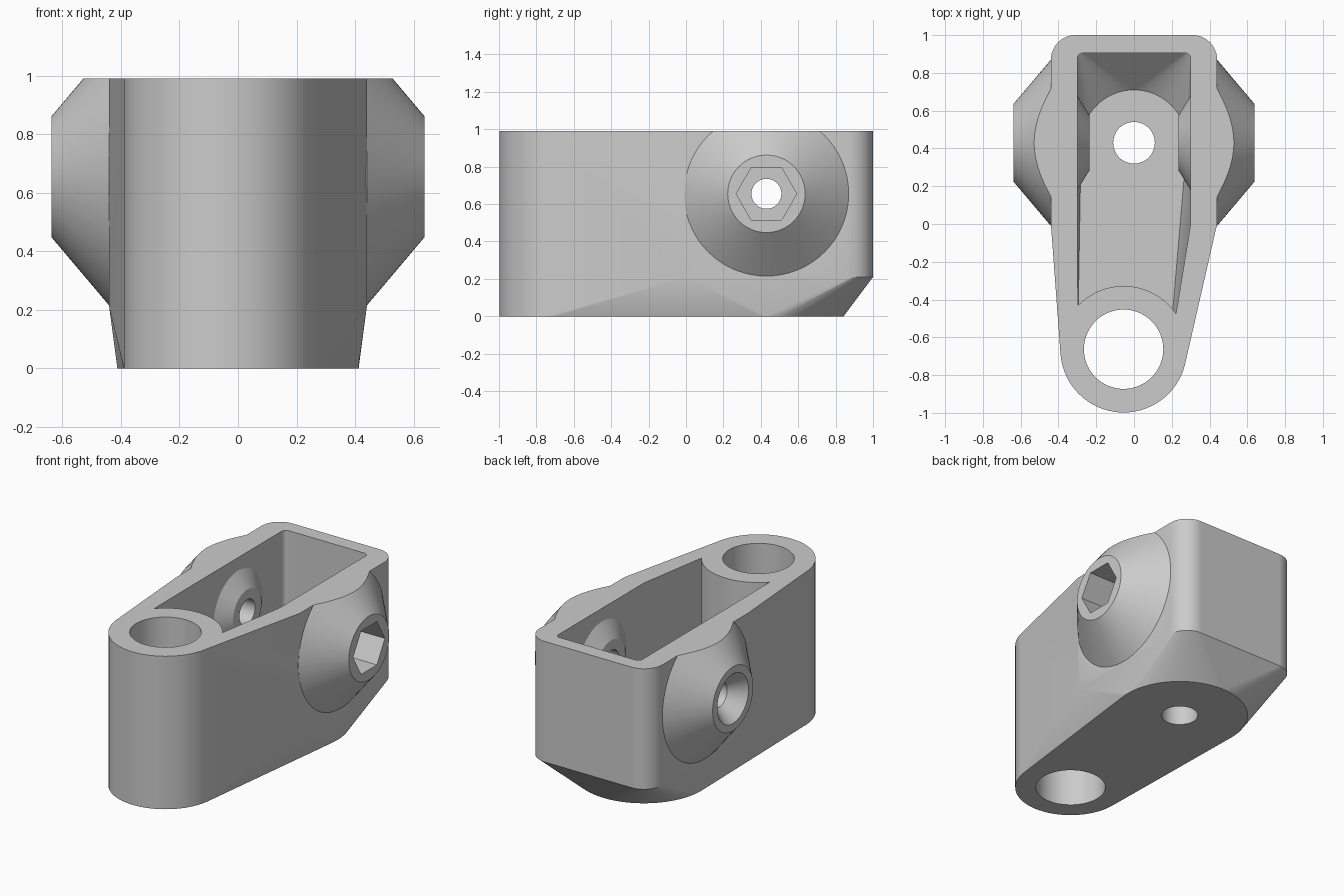
import bpy, bmesh, math

cube = bpy.data.objects.get("Cube")
if cube:
    bpy.data.objects.remove(cube, do_unlink=True)

HEIGHT = 0.99
BOSS_Y, BOSS_Z = 0.43, 0.655      # shared axis of the side bosses
POST = (-0.055, -0.663)           # axis of the rounded front end


def arc(cx, cy, r, z, start=0, end=360, n=72):
    """Points on a horizontal arc."""
    return [(cx + r * math.cos(a), cy + r * math.sin(a), z)
            for a in (math.radians(start + (end - start) * i / n) for i in range(n + 1))
            ][:n if end - start == 360 else n + 1]


def ring(x, r, n=72):
    """Points on a circle around the side boss axis."""
    return [(x, BOSS_Y + r * math.cos(2 * math.pi * i / n),
             BOSS_Z + r * math.sin(2 * math.pi * i / n)) for i in range(n)]


def back_corners(half, back, r, z):
    """Rounded rear corners of a rectangle."""
    return (arc(half - r, back - r, r, z, 0, 90, 12)
            + arc(r - half, back - r, r, z, 90, 180, 12))


def solid(name, points):
    """Convex solid around a set of points."""
    bm = bmesh.new()
    verts = [bm.verts.new(p) for p in points]
    result = bmesh.ops.convex_hull(bm, input=verts)
    spare = {v for v in result["geom_interior"] + result["geom_unused"]
             if isinstance(v, bmesh.types.BMVert)}
    bmesh.ops.delete(bm, geom=list(spare), context="VERTS")
    bmesh.ops.dissolve_limit(bm, angle_limit=math.radians(0.3),
                             verts=bm.verts[:], edges=bm.edges[:])
    bmesh.ops.recalc_face_normals(bm, faces=bm.faces[:])
    mesh = bpy.data.meshes.new(name)
    bm.to_mesh(mesh)
    bm.free()
    obj = bpy.data.objects.new(name, mesh)
    bpy.context.collection.objects.link(obj)
    return obj


def combine(target, tool, operation):
    """Apply a boolean and discard the tool."""
    mod = target.modifiers.new("combine", "BOOLEAN")
    mod.operation, mod.object, mod.solver = operation, tool, "EXACT"
    graph = bpy.context.evaluated_depsgraph_get()
    mesh = bpy.data.meshes.new_from_object(target.evaluated_get(graph))
    target.modifiers.clear()
    target.data = mesh
    bpy.data.objects.remove(tool, do_unlink=True)


def pin(name, center, r, low, high):
    return solid(name, arc(*center, r, low) + arc(*center, r, high))


# Housing: tall rounded block narrowing to a pill shaped base
tall = HEIGHT + 0.3
points = arc(*POST, 0.335, 0) + arc(0, BOSS_Y, 0.412, 0) + arc(*POST, 0.335, tall)
for z in (0.21, tall):
    points += back_corners(0.44, 1.0, 0.13, z) + [(-0.44, 0, z), (0.44, 0, z)]
housing = solid("bracket_housing", points)

# Outer conical bosses
for side in (-1, 1):
    boss = solid("outer_boss", ring(side * 0.39, 0.44) + ring(side * 0.44, 0.44)
                 + ring(side * 0.637, 0.207))
    combine(housing, boss, "UNION")

# Flat top
trim = solid("top_trim", [(x, y, z) for x in (-2, 2) for y in (-2, 2) for z in (HEIGHT, 2)])
combine(housing, trim, "DIFFERENCE")

# Tapered pocket that leaves the front post standing
points = arc(0, BOSS_Y, 0.28, 0.13) + [(-0.296, -0.5, 0.13), (0.2, -0.52, 0.13)]
for z in (0.33, tall):
    points += back_corners(0.30, 0.905, 0.03, z)
    points += [(-0.30, 0, z), (0.30, 0, z), (-0.297, -0.5, z), (0.215, -0.52, z)]
pocket = solid("pocket", points)
combine(pocket, pin("post", POST, 0.335, -0.5, 2), "DIFFERENCE")
combine(housing, pocket, "DIFFERENCE")

# Inner bosses on the pocket walls
for side in (-1, 1):
    boss = solid("inner_boss", ring(side * 0.36, 0.25) + ring(side * 0.30, 0.25)
                 + ring(side * 0.235, 0.145))
    combine(housing, boss, "UNION")

# Vertical holes, cross bore, hexagonal socket and countersink
cutters = [
    pin("post_hole", POST, 0.21, -0.5, 2),
    pin("floor_hole", (0, BOSS_Y), 0.11, -0.5, 0.3),
    solid("cross_bore", ring(-1, 0.08) + ring(1, 0.08)),
    solid("hex_socket", ring(0.40, 0.162, 6) + ring(0.8, 0.162, 6)),
    solid("countersink", ring(-0.54, 0.08) + ring(-0.657, 0.176)),
]
for cutter in cutters:
    combine(housing, cutter, "DIFFERENCE")

# Single grey material
grey = bpy.data.materials.new("plain_grey")
grey.use_nodes = True
color = (0.6, 0.6, 0.6, 1)
grey.diffuse_color = color
grey.node_tree.nodes["Principled BSDF"].inputs["Base Color"].default_value = color
housing.data.materials.clear()
housing.data.materials.append(grey)
for face in housing.data.polygons:
    face.material_index = 0

# Smooth curved walls, crisp edges
bpy.ops.object.select_all(action="DESELECT")
housing.select_set(True)
bpy.context.view_layer.objects.active = housing
bpy.ops.object.shade_smooth_by_angle(angle=math.radians(22))
weighted = housing.modifiers.new("even_shading", "WEIGHTED_NORMAL")
weighted.keep_sharp = True
